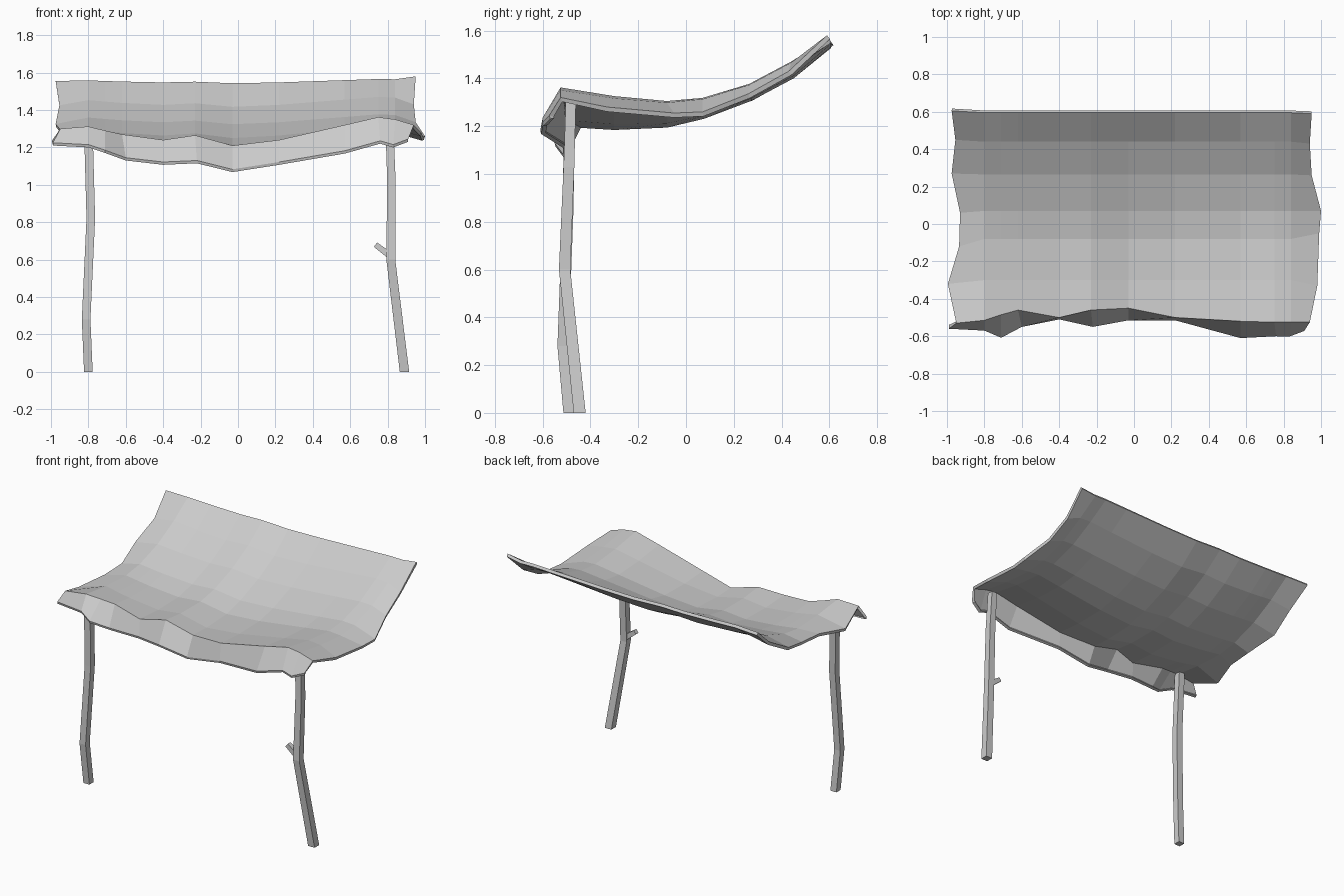
import bpy, bmesh
from mathutils import Vector


def finish(bm, name):
    bmesh.ops.recalc_face_normals(bm, faces=bm.faces)
    me = bpy.data.meshes.new(name)
    bm.to_mesh(me)
    bm.free()
    ob = bpy.data.objects.new(name, me)
    bpy.context.collection.objects.link(ob)
    return ob


def stick(name, path, half, axes=((1, 0, 0), (0, 1, 0)), taper=1.0):
    """Square-section bent stick swept along a path."""
    bm = bmesh.new()
    u, v = Vector(axes[0]), Vector(axes[1])
    rings = []
    for k, p in enumerate(path):
        h = half * (1 + (taper - 1) * k / (len(path) - 1))
        rings.append([bm.verts.new(Vector(p) + h * (a * u + b * v))
                      for a, b in ((-1, -1), (1, -1), (1, 1), (-1, 1))])
    for r, s in zip(rings, rings[1:]):
        for i in range(4):
            j = (i + 1) % 4
            bm.faces.new((r[i], r[j], s[j], s[i]))
    bm.faces.new(rings[0])
    bm.faces.new(rings[-1])
    return finish(bm, name)


# Front hem and front fold of the cloth, left to right
hem = [(-0.99, -0.56, 1.225), (-0.80, -0.57, 1.215), (-0.71, -0.608, 1.185),
       (-0.60, -0.55, 1.145), (-0.40, -0.51, 1.122), (-0.22, -0.55, 1.13),
       (-0.03, -0.515, 1.083), (0.22, -0.515, 1.122), (0.57, -0.61, 1.182),
       (0.76, -0.60, 1.235), (0.83, -0.602, 1.215), (0.91, -0.572, 1.245)]
rim = [(x, y + 0.004, z - 0.015) for x, y, z in hem]
fold = [(-0.95, -0.53, 1.30), (-0.80, -0.515, 1.312), (-0.71, -0.485, 1.29),
        (-0.62, -0.46, 1.27), (-0.40, -0.50, 1.24), (-0.23, -0.46, 1.265),
        (-0.03, -0.45, 1.21), (0.22, -0.50, 1.24), (0.57, -0.52, 1.32),
        (0.75, -0.525, 1.362), (0.84, -0.525, 1.35), (0.94, -0.525, 1.32)]

# Rows behind the fold: y, base height, how much the fold's waviness carries on
rows = [(-0.30, 1.252, 0.8), (-0.08, 1.25, 0.6), (0.07, 1.277, 0.45),
        (0.265, 1.345, 0.35), (0.44, 1.438, 0.35), (0.595, 1.552, 0.15)]
left = [(-0.995, -0.32, 1.235), (-0.935, -0.12, 1.26), (-0.93, 0.06, 1.27),
        (-0.975, 0.27, 1.325), (-0.955, 0.45, 1.425), (-0.975, 0.605, 1.555)]
right = [(0.98, -0.33, 1.28), (0.99, -0.05, 1.255), (1.0, 0.07, 1.26),
         (0.95, 0.26, 1.335), (0.94, 0.43, 1.43), (0.95, 0.59, 1.58)]

# Cloth canopy
grid = [rim, hem, fold]
for (y, z, w), lf, rt in zip(rows, left, right):
    mid = [(x, y, z + w * (fz - 1.27)) for x, _, fz in fold[1:-1]]
    grid.append([lf] + mid + [rt])
bm = bmesh.new()
vs = [[bm.verts.new(p) for p in row] for row in grid]
for a, b in zip(vs, vs[1:]):
    for i in range(len(a) - 1):
        bm.faces.new((a[i], a[i + 1], b[i + 1], b[i]))
canopy = finish(bm, "cloth_canopy")
if sum(p.normal.z for p in canopy.data.polygons) < 0:
    canopy.data.flip_normals()
mod = canopy.modifiers.new("thickness", "SOLIDIFY")
mod.thickness = 0.02
mod.offset = -1

# Front poles
stick("left_pole", [(-0.80, -0.49, 0), (-0.812, -0.515, 0.28),
                    (-0.787, -0.495, 0.82), (-0.80, -0.485, 1.295)], 0.023)
stick("right_pole", [(0.89, -0.445, 0), (0.817, -0.508, 0.60),
                     (0.82, -0.49, 1.03), (0.81, -0.482, 1.30)], 0.025,
      taper=0.85)

# Broken twig on the right pole
stick("pole_twig", [(0.815, -0.505, 0.62), (0.735, -0.505, 0.68)], 0.018,
      ((0.6, 0, 0.8), (0, 1, 0)), taper=0.8)
